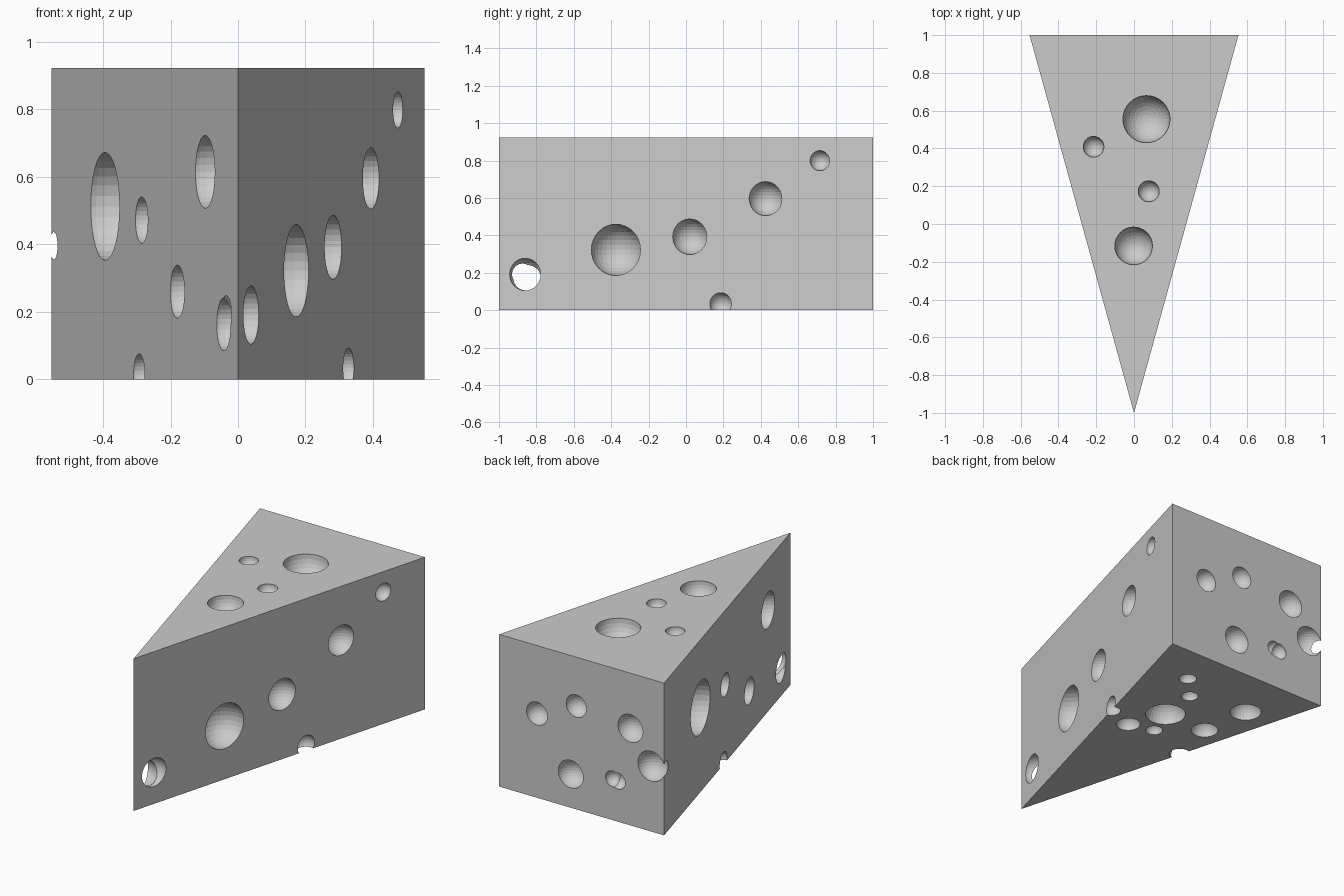
import bpy, bmesh, math
from mathutils import Vector

if "Cube" in bpy.data.objects:
    bpy.data.objects.remove(bpy.data.objects["Cube"])

HALF, H = 0.553, 0.923        # half width of the back, height
INSET = 0.004                 # hole centres sit just under the skin

mat = bpy.data.materials.new("pale grey")
mat.diffuse_color = (0.6, 0.6, 0.6, 1)
mat.use_nodes = True
mat.node_tree.nodes["Principled BSDF"].inputs["Base Color"].default_value = mat.diffuse_color

# wedge body: triangle extruded upwards
bm = bmesh.new()
base = bm.faces.new([bm.verts.new(p) for p in ((-HALF, 1, 0), (HALF, 1, 0), (0, -1, 0))])
top = bmesh.ops.extrude_face_region(bm, geom=[base])
bmesh.ops.translate(bm, vec=(0, 0, H),
                    verts=[v for v in top["geom"] if isinstance(v, bmesh.types.BMVert)])
bmesh.ops.recalc_face_normals(bm, faces=bm.faces)
mesh = bpy.data.meshes.new("cheese_wedge")
bm.to_mesh(mesh)
bm.free()
mesh.materials.append(mat)
wedge = bpy.data.objects.new("cheese_wedge", mesh)
bpy.context.collection.objects.link(wedge)


def hole(centre, radius):
    """Cut one round hole into the wedge."""
    bpy.ops.mesh.primitive_uv_sphere_add(segments=32, ring_count=16,
                                         radius=radius, location=centre)
    ball = bpy.context.object
    ball.name = "hole_cutter"
    ball.hide_render = True
    ball.data.materials.append(mat)
    mod = wedge.modifiers.new("hole", 'BOOLEAN')
    mod.operation, mod.solver, mod.object = 'DIFFERENCE', 'EXACT', ball
    bpy.context.view_layer.objects.active = wedge
    bpy.ops.object.modifier_apply(modifier=mod.name)
    bpy.data.objects.remove(ball, do_unlink=True)


def side_hole(side, y, z, r, inset=INSET):
    """Hole on the slanted right (+1) or left (-1) face."""
    n = Vector((side * 2, -HALF, 0)).normalized()
    hole(Vector((side * HALF * (y + 1) / 2, y, z)) - n * inset, r)


# right face: y, z, radius
for y, z, r in ((-0.375, 0.322, 0.137), (0.02, 0.392, 0.095), (0.425, 0.596, 0.091),
                (0.715, 0.799, 0.054), (0.185, 0.033, 0.06)):
    side_hole(1, y, z, r)
side_hole(1, -0.86, 0.191, 0.087, 0.012)   # breaks through to the left

# left face
for y, z, r in ((0.425, 0.513, 0.16), (0.033, 0.472, 0.069), (-0.648, 0.615, 0.108),
                (-0.35, 0.26, 0.079), (-0.847, 0.163, 0.078), (0.06, 0.014, 0.062)):
    side_hole(-1, y, z, r)

# top: x, y, radius
for x, y, r in ((0.066, 0.555, 0.125), (-0.214, 0.409, 0.055),
                (0.078, 0.173, 0.056), (-0.002, -0.116, 0.1)):
    hole((x, y, H - INSET), r)

# bottom
for x, y, r in ((0.228, 0.748, 0.051), (0.091, 0.602, 0.049), (0.064, 0.356, 0.114),
                (0.154, 0.132, 0.069), (-0.003, 0.174, 0.049), (-0.223, 0.36, 0.077),
                (-0.27, 0.668, 0.09)):
    hole((x, y, INSET), r)

# back: x, z, radius
for x, z, r in ((0.3, 0.51, 0.07), (0.036, 0.626, 0.068), (-0.327, 0.588, 0.084),
                (0.073, 0.204, 0.084), (-0.208, 0.25, 0.048), (-0.244, 0.246, 0.049),
                (-0.468, 0.396, 0.091)):
    hole((x, 1 - INSET, z), r)

# one flat colour, flat faces
for p in wedge.data.polygons:
    p.material_index = 0
    p.use_smooth = False
